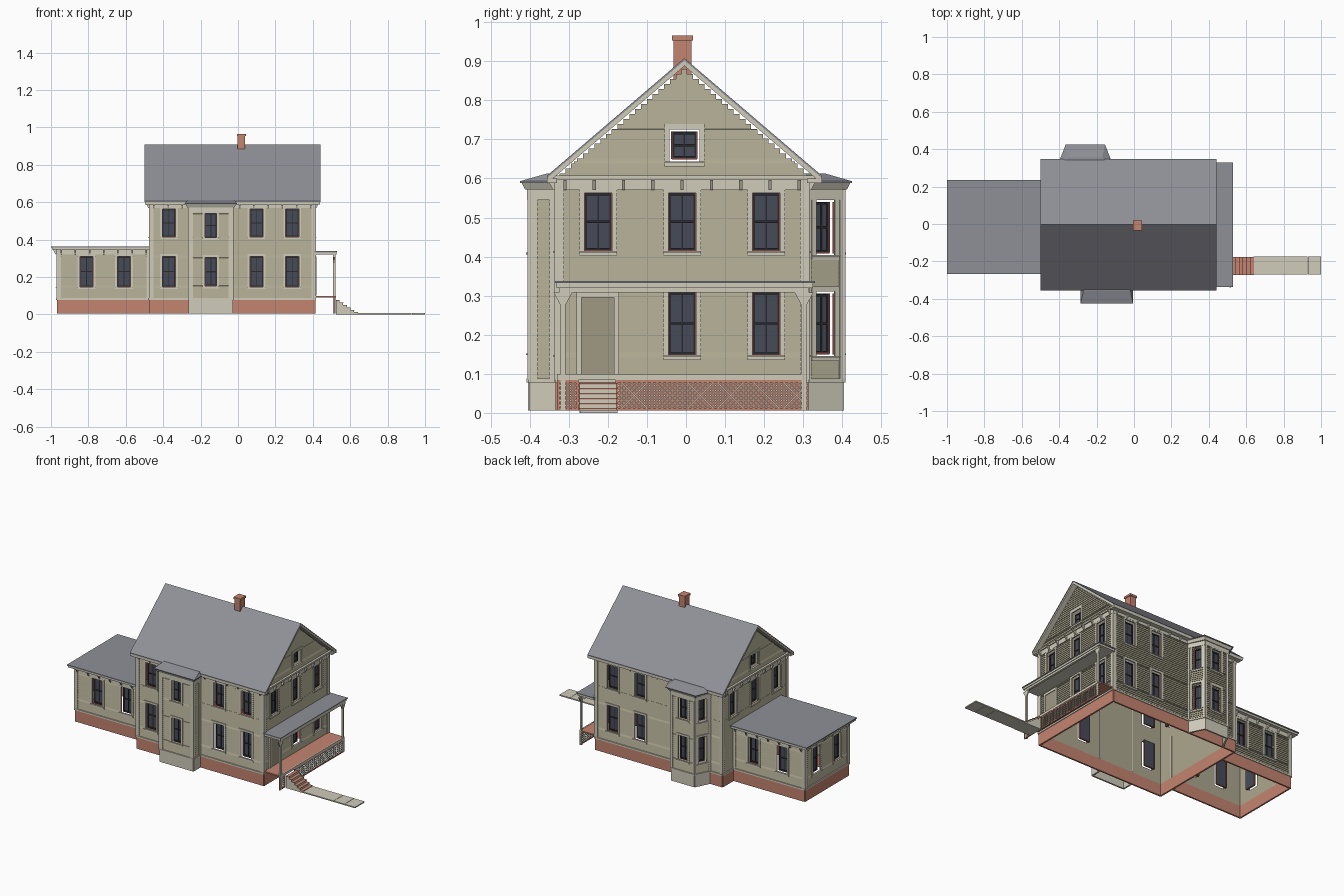
import bpy, bmesh, math
from mathutils import Matrix, Vector

old = bpy.data.objects.get("Cube")
if old:
    bpy.data.objects.remove(old)


def srgb(*rgb):
    return tuple(((c / 255 + 0.055) / 1.055) ** 2.4 for c in rgb) + (1.0,)


COLOURS = {
    "olive_siding": srgb(172, 167, 143), "cream_trim": srgb(208, 204, 187),
    "brick_red": srgb(196, 132, 112), "slate_grey": srgb(143, 144, 151),
    "dark_glass": srgb(70, 75, 88), "dark_sash": srgb(42, 42, 46),
    "maroon_sash": srgb(130, 72, 66), "olive_door": srgb(160, 154, 131),
}
MATS = {}
for name, colour in COLOURS.items():
    m = bpy.data.materials.new(name)
    m.use_nodes = True
    m.diffuse_color = colour
    m.node_tree.nodes["Principled BSDF"].inputs["Base Color"].default_value = colour
    MATS[name] = m
WALL, TRIM, BRICK, SLATE, GLASS, DARK, MAROON, DOOR = COLOURS

parts = {}
ID = Matrix.Identity(4)


def part(name, mat):
    return parts.setdefault(name, (bmesh.new(), mat))[0]


def loft(name, mat, a, b, M=ID):
    """Closed solid between two matching polygons."""
    bm = part(name, mat)
    va = [bm.verts.new(M @ Vector(p)) for p in a]
    vb = [bm.verts.new(M @ Vector(p)) for p in b]
    n = len(va)
    faces = [bm.faces.new(va), bm.faces.new(vb)]
    for i in range(n):
        j = (i + 1) % n
        faces.append(bm.faces.new((va[i], va[j], vb[j], vb[i])))
    bmesh.ops.recalc_face_normals(bm, faces=faces)


def box(name, mat, x0, x1, y0, y1, z0, z1, M=ID):
    ring = [(x0, y0), (x1, y0), (x1, y1), (x0, y1)]
    loft(name, mat, [(*p, z0) for p in ring], [(*p, z1) for p in ring], M)


def extrude_x(name, mat, profile, x0, x1):
    loft(name, mat, [(x0, *p) for p in profile], [(x1, *p) for p in profile])


def frame(p0, p1):
    """Wall frame: x along the wall, -y outward, z up."""
    d = Vector((p1[0] - p0[0], p1[1] - p0[1], 0))
    M = Matrix.Translation((*p0, 0)) @ Matrix.Rotation(math.atan2(d.y, d.x), 4, 'Z')
    return M, d.length


def siding(M, z0, z1, span, holes, lining=True, row=0.0125):
    """Overlapping boards with openings, plus a flat inner lining."""
    n = max(1, round((z1 - z0) / row))
    levels = {round(z0 + (z1 - z0) * i / n, 4) for i in range(n + 1)}
    levels |= {round(v, 4) for h in holes for v in h[2:]}
    levels = sorted(levels)
    bm = part("wall_siding", WALL)
    inner = part("wall_lining", WALL)

    def quad(target, pts):
        target.faces.new([target.verts.new(M @ Vector(p)) for p in pts])

    for lo, hi in zip(levels, levels[1:]):
        u0, u1 = span(hi)
        us = sorted({u0, u1} | {u for h in holes for u in h[:2] if u0 < u < u1})
        for a, b in zip(us, us[1:]):
            mu, mz = (a + b) / 2, (lo + hi) / 2
            if any(h[0] < mu < h[1] and h[2] < mz < h[3] for h in holes):
                continue
            quad(bm, [(a, -.003, lo), (b, -.003, lo), (b, 0, hi), (a, 0, hi)])
            quad(bm, [(a, 0, lo), (b, 0, lo), (b, -.003, lo), (a, -.003, lo)])
            if lining:
                quad(inner, [(b, .002, lo), (a, .002, lo), (a, .002, hi), (b, .002, hi)])


def window(M, u, z0, z1, w, gap=0.0):
    """Recessed two-over-two sash with an outside casing; returns its opening."""
    a, b, d = u - w / 2, u + w / 2, .018
    box("window_glass", GLASS, a, b, d + .002, d + .006, z0, z1, M)
    mid = (z0 + z1) / 2
    for c in (a + .004, u, b - .004):
        box("window_sashes", DARK, c - .002, c + .002, d - .001, d + .002, z0, z1, M)
    for c in (z0 + .004, mid, z1 - .004):
        box("window_sashes", DARK, a, b, d - .002, d + .002, c - .003, c + .003, M)
    for c in (a, b):
        box("window_jambs", MAROON, c - .002, c + .002, d - .003, d + .007, z0, z1, M)
    box("window_jambs", MAROON, a, b, d - .003, d + .007, z0 - .002, z0 + .002, M)
    a, b, z0, z1, t = a - gap, b + gap, z0 - gap, z1 + gap, .013
    for r in ((a - t, a, z0 - t, z1 + t), (b, b + t, z0 - t, z1 + t),
              (a, b, z1, z1 + t), (a, b, z0 - t, z0)):
        box("window_casings", TRIM, *r[:2], -.006, .001, *r[2:], M)
    box("window_sills", TRIM, a - t, b + t, -.010, .001, z0 - .004, z0, M)
    return (a, b, z0, z1)


def facade(p0, p1, top, wins, base=BRICK, brackets=0, corner=.018):
    """One wall: foundation, siding, windows, corner boards and frieze."""
    M, L = frame(p0, p1)
    holes = [window(M, *w) for w in wins]
    siding(M, .08, top, lambda z: (0, L), holes)
    box("brick_foundation" if base == BRICK else "bay_foundation", base,
        0, L, -.004, .006, .006, .08, M)
    box("water_table", TRIM, -.004, L + .004, -.008, .001, .078, .088, M)
    for a, b in ((-.006, corner), (L - corner, L + .006)):
        box("corner_boards", TRIM, a, b, -.006, .001, .085, top, M)
    box("frieze_boards", TRIM, -.006, L + .006, -.007, .001, top - .03, top, M)
    for i in range(brackets):
        u = .02 + (L - .04) * i / (brackets - 1)
        loft("eave_brackets", TRIM, *[[(x, -.005, top - .03), (x, -.010, top - .03),
             (x, -.024, top - .004), (x, -.005, top - .004)] for x in (u - .004, u + .004)], M)


# Main house walls, counterclockwise from the front
X0, X1, Y0, Y1 = -.47, .41, -.33, .31
UP, LOW = (.415, .563, .07), (.148, .31, .07)
facade((X0, Y0), (X1, Y0), .6,
       [(x - X0, *s) for x in (-.37, .10, .29) for s in (UP, LOW)], brackets=12)
facade((X1, Y0), (X1, Y1), .6, [(y - Y0, *UP) for y in (-.225, -.01, .205)]
       + [(y - Y0, *LOW) for y in (-.01, .205)], brackets=9)
facade((X1, Y1), (X0, Y1), .6,
       [(X1 - x, *s) for x in (.10, .29) for s in (UP, LOW)], brackets=12)
facade((X0, Y1), (X0, Y0), .6, [(Y1 - y, *UP) for y in (-.225, -.01, .205)], brackets=9)

# Gable ends with stepped boards and an attic window
RIDGE, EAVE, YC, HALF = .908, .607, -.004, .352
slope = (RIDGE - EAVE) / HALF
for p0, p1 in (((X1, Y0), (X1, Y1)), ((X0, Y1), (X0, Y0))):
    M, L = frame(p0, p1)
    c = YC - Y0 if p0[0] > 0 else Y1 - YC
    hole = window(M, c, .65, .72, .064, .006)
    siding(M, .6, .88, lambda z: (max(0, c - (RIDGE - .022 - z) / slope),
                                  min(L, c + (RIDGE - .022 - z) / slope)), [hole], lining=False)
    box("gable_ledge", TRIM, -.02, L + .02, -.014, .001, .598, .608, M)

# Main roof: slate skin over cream rake boards, and boxed eaves
def chevron(top, bottom):
    ends = [(YC - HALF, EAVE), (YC, RIDGE), (YC + HALF, EAVE)]
    return [(y, z - top) for y, z in ends] + [(y, z - bottom) for y, z in reversed(ends)]

extrude_x("main_roof", SLATE, chevron(0, .006), -.5, .44)
extrude_x("roof_rake_trim", TRIM, chevron(.006, .020), -.498, .438)
for y0, y1 in ((YC - HALF + .003, Y0), (Y1, YC + HALF - .003)):
    box("boxed_eaves", TRIM, -.495, .435, y0, y1, .588, .600)

# Chimney
box("chimney", BRICK, -.002, .038, -.032, .014, .85, .955)
box("chimney_cap", BRICK, -.006, .042, -.036, .018, .953, .966)

# Two-storey bays: a square one in front, an angled one behind
front_bay = [(-.26, Y0), (-.26, -.40), (-.03, -.40), (-.03, Y0)]
back_bay = [(-.135, Y1), (-.18, .40), (-.34, .40), (-.385, Y1)]
for ring, sign in ((front_bay, -1), (back_bay, 1)):
    for i, (a, b) in enumerate(zip(ring, ring[1:])):
        L = (Vector(b) - Vector(a)).length
        if i == 1:
            wins = [(L / 2, .41, .54, .062), (L / 2, .152, .305, .062)]
        elif sign > 0:
            wins = [(L / 2, .41, .54, .042, .006), (L / 2, .152, .305, .042, .006)]
        else:
            wins = []
        facade(a, b, .575, wins, base=TRIM, corner=.02 if sign < 0 else .01)
    cx = sum(p[0] for p in ring) / 4

    def grown(dx, dy, z):
        return [(x + math.copysign(dx, x - cx), y + (sign * dy if abs(y) > .35 else 0), z)
                for x, y in ring]
    loft("bay_cornice", TRIM, grown(.012, .012, .572), grown(.02, .02, .588))
    loft("bay_roof", SLATE, grown(.025, .025, .588), grown(.025, .025, .593))
    loft("bay_roof", SLATE, grown(.025, .025, .593), grown(-.01, -.045, .613))

# Side wing with a flat roof
W0, V0, V1 = -.965, -.232, .202
facade((W0, V0), (X0, V0), .35, [(x - W0, *LOW) for x in (-.81, -.61)], brackets=7)
facade((X0, V1), (W0, V1), .35, [(X0 - x, *LOW) for x in (-.61, -.81)], brackets=7)
facade((W0, V1), (W0, V0), .35, [(V1 - y, *LOW) for y in (.09, -.12)], brackets=6)
box("wing_cornice", TRIM, -.995, X0, -.26, .23, .346, .358)
box("wing_roof", SLATE, -1.0, X0, -.266, .235, .358, .364)

# Front door
M, L = frame((X1, Y0), (X1, Y1))
box("door", DOOR, .062, .146, -.006, .001, .10, .295, M)
for a, b, z0, z1 in ((.050, .062, .1, .31), (.146, .158, .1, .31), (.062, .146, .295, .31)):
    box("door_casing", TRIM, a, b, -.010, .001, z0, z1, M)

# Porch floor, roof, posts and brackets
box("porch_floor", BRICK, X1, .52, Y0, Y1, .090, .098)
box("porch_floor_edge", TRIM, .516, .523, Y0, Y1, .084, .099)
box("porch_beam", TRIM, .508, .522, -.325, .315, .308, .322)
box("porch_cornice", TRIM, X1, .526, -.332, .325, .320, .332)
box("porch_roof", SLATE, X1, .53, -.337, .33, .332, .338)
for y in (-.315, .302):
    box("porch_posts", TRIM, .509, .521, y - .006, y + .006, .006, .31)
    for s in (-1, 1):
        loft("post_brackets", TRIM, *[[(x, y + s * .006, .275), (x, y + s * .024, .308),
                                       (x, y + s * .006, .308)] for x in (.511, .519)])

# Lattice skirt under the porch, leaving a gap for the steps
for a, b in ((Y0, -.275), (-.18, Y1)):
    lo, hi = .012, .078
    for z0, z1 in ((.006, .013), (.077, .084)):
        box("skirt_frame", BRICK, .515, .521, a, b, z0, z1)
    for y in (a, b - .006):
        box("skirt_frame", BRICK, .515, .521, y, y + .006, .006, .084)
    for s in (-1, 1):
        for i in range(-5, int((b - a) / .013) + 6):
            y = a + i * .013
            t0, t1 = sorted(((a - y) * s, (b - y) * s))
            t0, t1 = max(0, t0), min(hi - lo, t1)
            if t1 - t0 > .004:
                loft("skirt_lattice", TRIM, *[[(x, y + s * t0, lo + t0), (x, y + s * t0 + .004, lo + t0),
                     (x, y + s * t1 + .004, lo + t1), (x, y + s * t1, lo + t1)]
                     for x in (.517 + s * .001, .519 + s * .001)])

# Steps and paved walk
for i in range(6):
    x, z = .523 + i * .0195, .076 - i * .0128
    box("step_risers", TRIM, x, x + .0195, -.272, -.178, 0, z - .003)
    box("step_treads", BRICK, x, x + .021, -.274, -.176, z - .003, z)
for a, b in ((.64, .852), (.854, .927), (.929, 1.0)):
    box("paved_walk", TRIM, a, b, -.27, -.175, 0, .007)

# Turn every batch into an object
for name, (bm, mat) in parts.items():
    mesh = bpy.data.meshes.new(name)
    bm.to_mesh(mesh)
    bm.free()
    mesh.materials.append(MATS[mat])
    bpy.context.collection.objects.link(bpy.data.objects.new(name, mesh))
